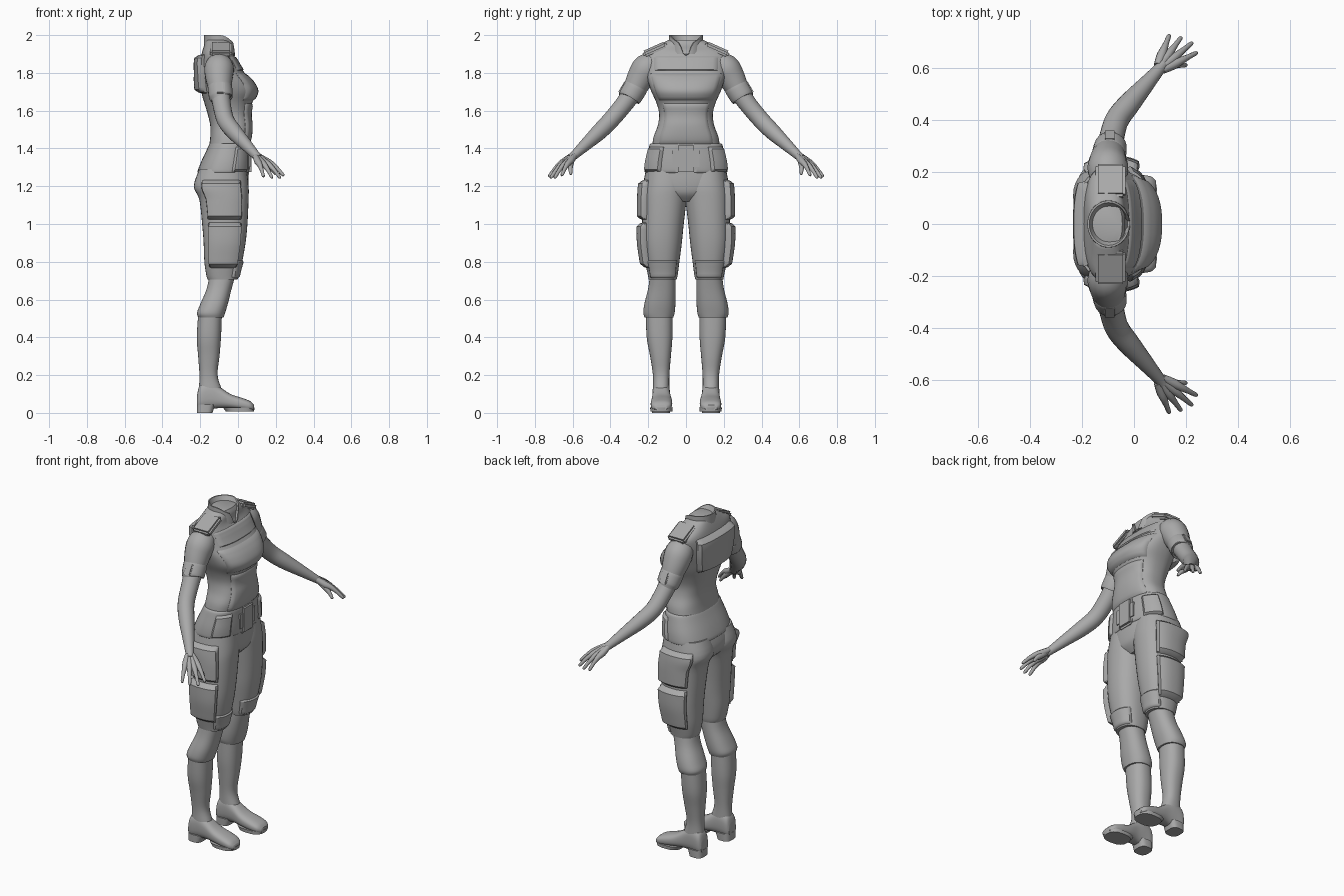
import bpy, bmesh, math
from mathutils import Vector

if "Cube" in bpy.data.objects:
    bpy.data.objects.remove(bpy.data.objects["Cube"])

grey = bpy.data.materials.new("plain grey")
grey.diffuse_color = (0.4, 0.4, 0.4, 1)
grey.use_nodes = True
grey.node_tree.nodes["Principled BSDF"].inputs["Base Color"].default_value = grey.diffuse_color


def finish(name, bm, mirror=False, angle=38):
    bmesh.ops.recalc_face_normals(bm, faces=bm.faces)
    me = bpy.data.meshes.new(name)
    bm.to_mesh(me)
    bm.free()
    me.materials.append(grey)
    me.shade_smooth()
    me.set_sharp_from_angle(angle=math.radians(angle))
    ob = bpy.data.objects.new(name, me)
    bpy.context.collection.objects.link(ob)
    if mirror:
        m = ob.modifiers.new("mirror", 'MIRROR')
        m.use_axis = (False, True, False)
        m.use_mirror_merge = False
    return ob


def skin(bm, rings, cap=True):
    vs = [[bm.verts.new(p) for p in r] for r in rings]
    n = len(vs[0])
    for a, b in zip(vs, vs[1:]):
        for i in range(n):
            j = (i + 1) % n
            bm.faces.new((a[i], a[j], b[j], b[i]))
    if cap:
        bm.faces.new(vs[0])
        bm.faces.new(vs[-1])


def spline(rows, u):
    """Smooth interpolation through rows, u from 0 to len(rows) - 1."""
    i = min(int(u), len(rows) - 2)
    t = u - i
    p1, p2 = rows[i], rows[i + 1]
    p0, p3 = rows[max(i - 1, 0)], rows[min(i + 2, len(rows) - 1)]
    return [b + 0.5 * t * (c - a + t * (2 * a - 5 * b + 4 * c - d + t * (3 * (b - c) + d - a)))
            for a, b, c, d in zip(p0, p1, p2, p3)]


def section(row, ang, e, grow=0):
    """Point on a rounded section: row = level, low/high of both cross axes."""
    t, a0, a1, b0, b1 = row
    c, s = math.cos(ang), math.sin(ang)
    f = lambda v: math.copysign(abs(v) ** (2 / e), v)
    return ((a0 + a1) / 2 + ((a1 - a0) / 2 + grow) * f(c),
            (b0 + b1) / 2 + ((b1 - b0) / 2 + grow) * f(s), t)


def loft(name, rows, e=2.3, n=36, k=4, axis='z', mirror=False):
    rings = []
    for j in range((len(rows) - 1) * k + 1):
        row = spline(rows, j / k)
        pts = [section(row, 2 * math.pi * i / n, e) for i in range(n)]
        rings.append([(p[2], p[0], p[1]) for p in pts] if axis == 'x' else pts)
    bm = bmesh.new()
    skin(bm, rings)
    return finish(name, bm, mirror)


def level(rows, z):
    for i in range(len(rows) - 1):
        z0, z1 = rows[i][0], rows[i + 1][0]
        if min(z0, z1) <= z <= max(z0, z1):
            return [z] + spline(rows, i + (z - z0) / (z1 - z0))[1:]
    return rows[-1]


def panel(name, rows, z0, z1, a0, a1, thick, e=2.3, mirror=False, n=14):
    """Raised plate that follows a lofted surface, with bevelled border."""
    steps = [0, .03, .1] + [.1 + .8 * i / n for i in range(1, n)] + [.9, .97, 1]
    lift = lambda u: min(1, min(u, 1 - u) / .1) ** .5
    bm = bmesh.new()
    grid = []
    for v in steps:
        line = []
        for u in steps:
            h = min(lift(u), lift(v))
            pull = 0.06 if min(v, 1 - v) < .03 else 0   # clipped corners
            w = 0.5 + (u - 0.5) * (1 - pull)
            ang = math.radians(a0 + (a1 - a0) * w)
            line.append(bm.verts.new(section(level(rows, z0 + (z1 - z0) * v), ang, e,
                                             -.008 + (thick + .008) * h)))
        grid.append(line)
    for r, q in zip(grid, grid[1:]):
        for i in range(len(r) - 1):
            bm.faces.new((r[i], r[i + 1], q[i + 1], q[i]))
    return finish(name, bm, mirror)


def tube(name, rows, n=20, k=4, mirror=True):
    """Swept limb: rows of x, y, z, radius."""
    pts = [spline(rows, j / k) for j in range((len(rows) - 1) * k + 1)]
    rings = []
    for j, p in enumerate(pts):
        d = Vector(pts[min(j + 1, len(pts) - 1)][:3]) - Vector(pts[max(j - 1, 0)][:3])
        d.normalize()
        s = d.cross(Vector((1, 0, 0.3))).normalized()
        t = d.cross(s)
        rings.append([Vector(p[:3]) + p[3] * (s * math.cos(a) + t * math.sin(a))
                      for a in (2 * math.pi * i / n for i in range(n))])
    bm = bmesh.new()
    skin(bm, rings)
    return finish(name, bm, mirror)


def block(name, loc, size, rot=(0, 0, 0), bevel=.012, mirror=False):
    from mathutils import Euler, Matrix
    bm = bmesh.new()
    bmesh.ops.create_cube(bm, size=1)
    bmesh.ops.scale(bm, vec=size, verts=bm.verts)
    bmesh.ops.bevel(bm, geom=bm.edges[:], offset=bevel, segments=2, affect='EDGES')
    bm.transform(Matrix.Translation(loc) @ Euler(rot).to_matrix().to_4x4())
    return finish(name, bm, mirror)


def sym(*rows):
    return [(z, a, b, -w, w) for z, a, b, w in rows]


# Torso and vest
torso = sym((1.40, -.155, .05, .18), (1.46, -.147, .065, .172), (1.52, -.147, .07, .15),
            (1.58, -.16, .065, .142), (1.64, -.178, .075, .156), (1.70, -.195, .1, .183),
            (1.75, -.2, .08, .2), (1.80, -.2, .035, .213), (1.86, -.2, -.002, .218),
            (1.91, -.19, -.03, .212), (1.95, -.178, -.035, .14), (1.975, -.168, -.045, .09))
loft("torso", torso, e=2.5, n=48)
panel("chest_plate", torso, 1.65, 1.80, -62, 62, .008, e=2.5)
panel("upper_chest_plate", torso, 1.81, 1.89, -50, 50, .007, e=2.5)
panel("belly_panel", torso, 1.41, 1.645, -52, 52, .008, e=2.5)
panel("back_pack_plate", torso, 1.69, 1.90, 138, 222, .034, e=2.5)
block("shoulder_strap", (-.09, .165, 1.925), (.115, .135, .035), (-.42, 0, 0), .01, True)

# Open collar with a funnel inside
bm = bmesh.new()
rings = []
for r, low, high in ((.092, 1.90, 0), (.09, 0, 1), (.082, 0, 1), (.074, 0, .9), (.015, 1.88, 0)):
    ring = []
    for i in range(40):
        a = 2 * math.pi * i / 40
        front = max(0, math.cos(a))
        rim = 2.0 - .05 * front ** 2 - .06 * max(0, front - .93) / .07
        ring.append((-.098 + r * .9 * math.cos(a), r * math.sin(a),
                     low if low else rim - (1 - high) * .15))
    rings.append(ring)
skin(bm, rings)
finish("collar", bm)

# Belt, buckle and pouches
belt = sym((1.27, -.208, .052, .213), (1.28, -.214, .06, .219), (1.33, -.195, .062, .214),
           (1.39, -.167, .061, .2), (1.42, -.153, .06, .192), (1.427, -.148, .054, .186))
loft("belt", belt, e=2.4, n=48)
block("buckle", (.056, 0, 1.345), (.03, .11, .165), bevel=.012)
block("buckle_wings", (.05, 0, 1.345), (.03, .165, .11), bevel=.012)
panel("belt_pouch", belt, 1.275, 1.41, 32, 75, .014, e=2.4, mirror=True)

# Trousers
pelvis = sym((1.35, -.18, .05, .19), (1.28, -.21, .055, .21), (1.21, -.225, .055, .215),
             (1.16, -.2, .045, .17), (1.12, -.15, .01, .08))
loft("pelvis", pelvis)
thigh = [(1.29, -.205, .045, -.01, .212), (1.2, -.234, .056, -.015, .228),
         (1.13, -.205, .056, -.004, .232), (1.0, -.19, .05, .012, .232),
         (.9, -.182, .04, .022, .23), (.8, -.178, .022, .035, .216),
         (.73, -.168, .004, .044, .202), (.705, -.16, -.002, .05, .197)]
loft("trouser_leg", thigh, mirror=True)
panel("upper_thigh_pocket", thigh, 1.02, 1.235, 48, 132, .027, mirror=True)
panel("lower_thigh_pocket", thigh, .765, 1.01, 48, 132, .03, mirror=True)
panel("knee_pad", thigh, .71, .81, -60, 60, .008, mirror=True)
loft("shin_cuff", [(.74, -.15, -.01, .055, .19), (.66, -.165, -.033, .055, .2),
                   (.58, -.198, -.053, .056, .22), (.53, -.217, -.068, .06, .226),
                   (.505, -.21, -.076, .068, .218)], mirror=True)

# Boots
loft("boot_shaft", [(.53, -.21, -.085, .072, .213), (.4, -.218, -.09, .072, .208),
                    (.3, -.211, -.098, .08, .19), (.2, -.204, -.108, .088, .175),
                    (.12, -.207, -.085, .088, .175), (.06, -.205, -.07, .088, .175)], mirror=True)
loft("boot_foot", [(-.216, .1, .165, .025, .1), (-.2, .088, .177, .015, .15),
                   (-.15, .085, .178, .02, .17), (-.1, .083, .178, .025, .14),
                   (-.04, .075, .183, .022, .1), (.02, .073, .187, .015, .08),
                   (.065, .08, .183, .012, .062), (.085, .1, .165, .014, .042)],
     axis='x', e=2.6, mirror=True)
loft("boot_heel", [(0, -.218, -.135, .085, .18), (.045, -.218, -.12, .083, .181)],
     e=3, k=1, mirror=True)
loft("boot_sole", [(.008, -.065, .085, .072, .188), (.028, -.08, .088, .07, .19)],
     e=2.6, k=1, mirror=True)

# Sleeves, arms and hands
tube("sleeve", [(-.1, .15, 1.85, .06), (-.1, .205, 1.825, .078), (-.1, .24, 1.775, .073),
                (-.095, .275, 1.71, .06)])
tube("sleeve_cuff", [(-.097, .265, 1.728, .058), (-.096, .268, 1.722, .065),
                     (-.09, .298, 1.672, .063), (-.089, .302, 1.665, .055)])
block("sleeve_tab", (-.093, .337, 1.722), (.045, .014, .07), (.54, 0, 0), .005, True)
tube("arm", [(-.095, .28, 1.70, .052), (-.085, .335, 1.625, .048), (-.065, .40, 1.548, .046),
             (-.02, .46, 1.487, .043), (.045, .535, 1.417, .032), (.095, .593, 1.363, .023),
             (.11, .612, 1.347, .021)])
wrist = Vector((.1, .6, 1.36))
tips = [(.145, .718, 1.25), (.185, .715, 1.243), (.222, .7, 1.243), (.234, .668, 1.256)]
for i, tip in enumerate(tips):
    tip = Vector(tip)
    side = Vector((.006, -.006, 0)) * (i - 1.5)
    rows = []
    for f, up, r in ((0, 0, .015), (.3, .004, .019), (.52, .012, .015), (.75, .01, .0105),
                     (.95, .001, .0085), (1, 0, .004)):
        p = wrist.lerp(tip, f) + side + Vector((0, 0, up))
        rows.append((*p, r))
    tube("finger_%d" % (i + 1), rows, n=10, k=3)
tube("thumb", [(.11, .6, 1.352, .014), (.15, .612, 1.318, .017), (.178, .612, 1.292, .012),
               (.198, .61, 1.267, .008), (.201, .61, 1.262, .004)], n=10, k=3)
